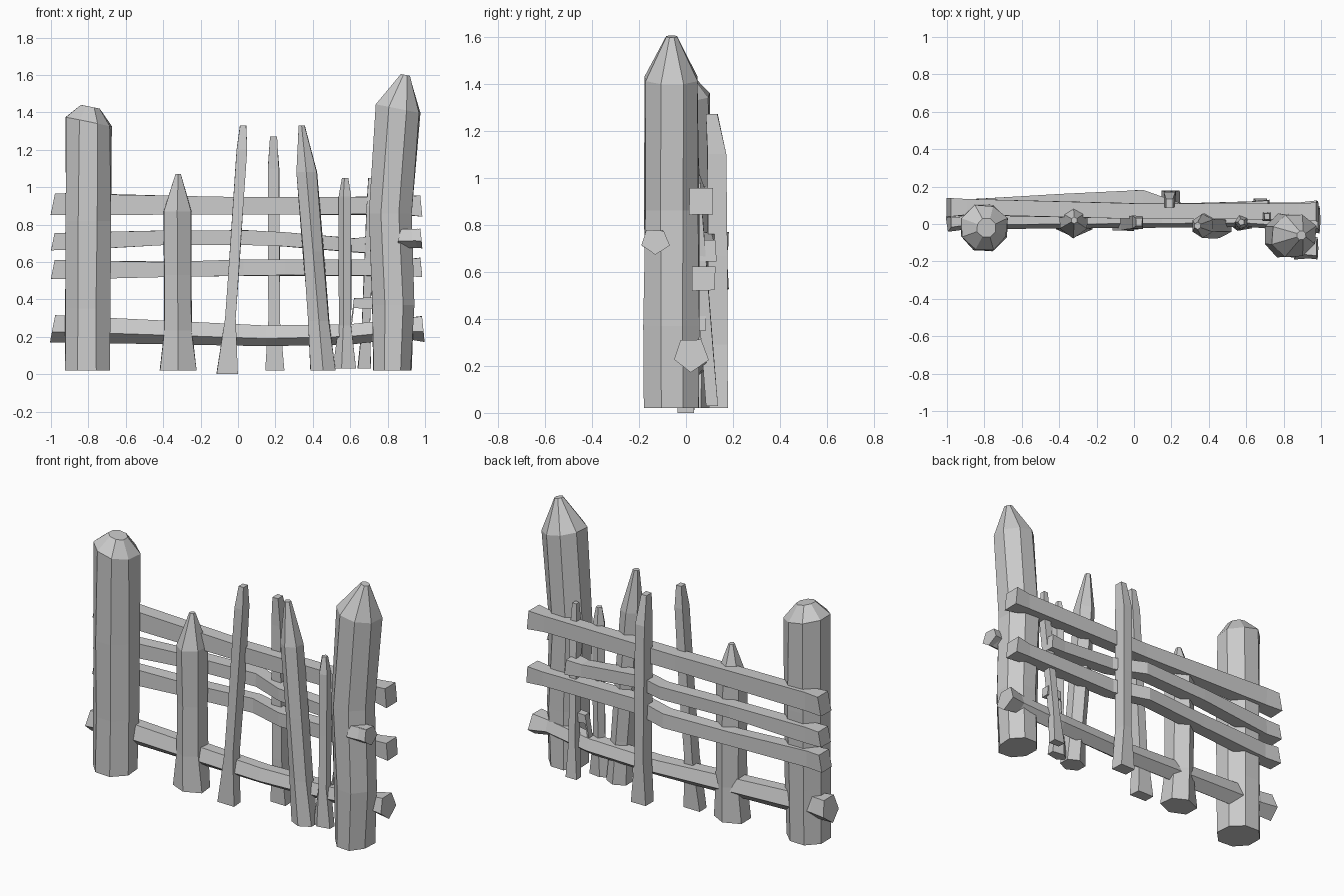
import bpy, bmesh, math, random
from mathutils import Vector

random.seed(4)
default_cube = bpy.data.objects.get("Cube")
if default_cube:
    bpy.data.objects.remove(default_cube)

wood = bpy.data.materials.new("weathered_grey")
wood.use_nodes = True
grey = (0.6, 0.6, 0.6, 1)
wood.diffuse_color = grey
wood.node_tree.nodes["Principled BSDF"].inputs["Base Color"].default_value = grey


def loft(name, rings, sides, upright):
    """Hewn timber through rings of centre, half width, half depth and slope."""
    bm = bmesh.new()
    loops = []
    fit = 1 / math.cos(math.pi / sides)
    for centre, width, depth, slope in rings:
        loop = []
        for i in range(sides):
            angle = (i + 0.5) * math.tau / sides
            across = width * fit * math.cos(angle)
            deep = depth * fit * math.sin(angle)
            rough = random.uniform(0.94, 1.06)
            if upright:
                offset = Vector((across * rough, deep * rough, across * slope))
            else:
                offset = Vector((across * slope, deep * rough, across * rough))
            loop.append(bm.verts.new(centre + offset))
        loops.append(loop)
    for low, high in zip(loops, loops[1:]):
        for i in range(sides):
            j = (i + 1) % sides
            bm.faces.new((low[i], low[j], high[j], high[i]))
    bm.faces.new(loops[0])
    bm.faces.new(loops[-1])
    bmesh.ops.recalc_face_normals(bm, faces=bm.faces)
    mesh = bpy.data.meshes.new(name)
    bm.to_mesh(mesh)
    bm.free()
    mesh.materials.append(wood)
    timber = bpy.data.objects.new(name, mesh)
    bpy.context.collection.objects.link(timber)


def stake(name, foot, shoulder, tip, width, depth, sides=4, flare=1.0,
          point=0.2, slope=0.0, bend=0.0):
    """Upright timber: spread foot, bent shaft, shoulder and cut tip."""
    foot, shoulder, tip = Vector(foot), Vector(shoulder), Vector(tip)
    ankle = foot.lerp(shoulder, 0.25)
    waist = foot.lerp(shoulder, 0.6) + Vector((bend, 0, 0))
    loft(name, [
        (foot, width * flare, depth, 0),
        (ankle, width, depth, 0),
        (waist, width, depth, 0),
        (shoulder, width, depth, slope),
        (tip, width * point, depth * point, slope),
    ], sides, upright=True)


def rail(name, left, bends, right, height, depth, sides=4, swell=1.2):
    """Cross timber with swollen, slanted ends and optional bends between."""
    left, right = Vector(left), Vector(right)
    inset = Vector((0.1, 0, 0))
    rings = [(left, height * swell, depth * swell, 0.2),
             (left + inset, height * swell, depth, 0)]
    rings += [(Vector(bend), height, depth, 0) for bend in bends]
    rings += [(right - inset, height, depth, 0),
              (right, height * swell, depth * swell, -0.1)]
    loft(name, rings, sides, upright=False)


# Heavy end posts
stake("right_hand_post", foot=(-0.81, -0.02, 0.02), shoulder=(-0.8, -0.02, 1.35),
      tip=(-0.79, -0.02, 1.43), width=0.12, depth=0.12, sides=8,
      point=0.4, slope=-0.2)
stake("left_hand_post", foot=(0.825, -0.06, 0.02), shoulder=(0.855, -0.06, 1.42),
      tip=(0.895, -0.06, 1.6), width=0.115, depth=0.115, sides=8,
      flare=0.9, slope=-0.2, bend=-0.03)

# Upright pickets
stake("broad_picket", foot=(-0.32, 0.02, 0.02), shoulder=(-0.325, 0.02, 0.87),
      tip=(-0.32, 0.02, 1.07), width=0.075, depth=0.08, sides=6, flare=1.25)
stake("centre_picket", foot=(-0.06, 0, 0), shoulder=(0.02, 0.01, 1.2),
      tip=(0.027, 0.01, 1.33), width=0.028, depth=0.035, flare=2, point=0.6)
stake("rear_picket", foot=(0.195, 0.14, 0.02), shoulder=(0.19, 0.13, 1.1),
      tip=(0.19, 0.11, 1.27), width=0.03, depth=0.04, flare=1.7, point=0.6)
stake("leaning_picket", foot=(0.455, -0.01, 0.02), shoulder=(0.365, -0.01, 1.08),
      tip=(0.34, -0.01, 1.33), width=0.055, depth=0.055, sides=6,
      flare=1.2, point=0.3)
stake("narrow_picket", foot=(0.575, 0, 0.03), shoulder=(0.575, 0.01, 0.95),
      tip=(0.575, 0.01, 1.05), width=0.03, depth=0.03, sides=5,
      flare=1.8, point=0.5)
stake("slanted_picket", foot=(0.675, 0.11, 0.03), shoulder=(0.71, 0.04, 0.9),
      tip=(0.71, 0.04, 1.05), width=0.022, depth=0.025, flare=1.6, point=0.6)

# Cross rails, two of them bowed backwards around the middle
rail("top_rail", left=(-0.99, 0.09, 0.91), bends=[(0, 0.07, 0.9)],
     right=(0.98, 0.065, 0.9), height=0.047, depth=0.042)
rail("upper_rail", left=(-0.99, 0.09, 0.71),
     bends=[(-0.4, 0.12, 0.73), (0.05, 0.14, 0.73), (0.25, 0.07, 0.72)],
     right=(0.72, 0.08, 0.69), height=0.038, depth=0.04)
rail("middle_rail", left=(-0.99, 0.08, 0.56),
     bends=[(-0.4, 0.11, 0.56), (0.03, 0.14, 0.57), (0.25, 0.07, 0.57)],
     right=(0.98, 0.075, 0.57), height=0.042, depth=0.04)
rail("bottom_rail", left=(-0.99, 0.03, 0.25),
     bends=[(0.15, 0.04, 0.21), (0.6, 0.04, 0.22)],
     right=(0.99, 0.02, 0.25), height=0.048, depth=0.048, sides=5, swell=1.3)

# Small broken pieces beside the post
rail("peg", left=(0.86, -0.13, 0.73), bends=[], right=(0.98, -0.13, 0.73),
     height=0.038, depth=0.042, sides=5)
rail("short_brace", left=(0.5, 0.05, 0.22), bends=[], right=(0.72, 0.06, 0.38),
     height=0.025, depth=0.02)
